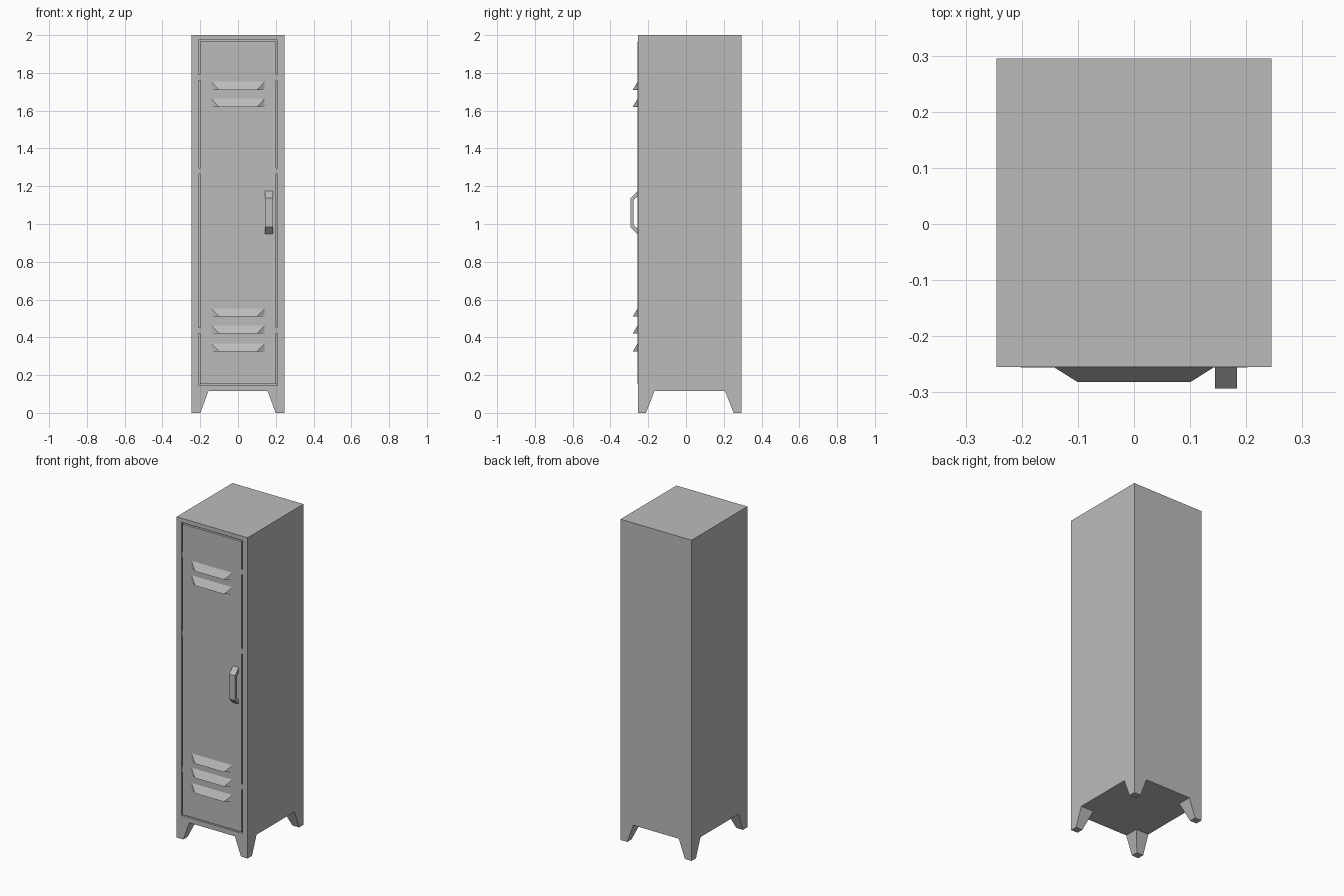
import bpy
import bmesh

cube = bpy.data.objects.get("Cube")
if cube:
    bpy.data.objects.remove(cube, do_unlink=True)

# One painted steel colour
steel = bpy.data.materials.new("grey_steel")
steel.use_nodes = True
grey = (0.5, 0.5, 0.5, 1.0)
steel.diffuse_color = grey
steel.node_tree.nodes["Principled BSDF"].inputs["Base Color"].default_value = grey

HALF_W, FRONT, BACK = 0.245, -0.255, 0.295
BASE, TOP = 0.115, 2.0


def finish(name, bm):
    bmesh.ops.recalc_face_normals(bm, faces=bm.faces[:])
    mesh = bpy.data.meshes.new(name)
    bm.to_mesh(mesh)
    bm.free()
    mesh.materials.append(steel)
    obj = bpy.data.objects.new(name, mesh)
    bpy.context.collection.objects.link(obj)
    return obj


def loft(name, start, end):
    """Solid between two matching outlines."""
    bm = bmesh.new()
    a = [bm.verts.new(p) for p in start]
    b = [bm.verts.new(p) for p in end]
    bm.faces.new(a)
    bm.faces.new(b)
    for i in range(len(a)):
        j = (i + 1) % len(a)
        bm.faces.new((a[i], a[j], b[j], b[i]))
    return finish(name, bm)


def rect(x0, x1, y0, y1, z):
    return [(x0, y0, z), (x1, y0, z), (x1, y1, z), (x0, y1, z)]


def box(name, x0, x1, y0, y1, z0, z1):
    return loft(name, rect(x0, x1, y0, y1, z0), rect(x0, x1, y0, y1, z1))


# Cabinet with a recessed door opening in the front face
bm = bmesh.new()
bmesh.ops.create_cube(bm, size=1)
for v in bm.verts:
    v.co.x = HALF_W if v.co.x > 0 else -HALF_W
    v.co.y = BACK if v.co.y > 0 else FRONT
    v.co.z = TOP if v.co.z > 0 else BASE
bm.normal_update()
front = min(bm.faces, key=lambda f: f.calc_center_median().y)
bmesh.ops.inset_individual(bm, faces=[front], thickness=0.03)
for v in front.verts:
    v.co.x = 0.21 if v.co.x > 0 else -0.21
    v.co.z = 1.974 if v.co.z > 1 else 0.146
recess = bmesh.ops.extrude_discrete_faces(bm, faces=[front])["faces"][0]
bmesh.ops.translate(bm, verts=recess.verts[:], vec=(0, 0.015, 0))
finish("cabinet", bm)

# Door panel, nearly flush with the frame
box("door", -0.202, 0.202, FRONT - 0.001, FRONT + 0.015, 0.154, 1.966)

# Small hinge pins bridging the gap around the door
for n, z in enumerate((0.435, 1.28, 1.775)):
    for side, s in (("right", -1), ("left", 1)):
        x0, x1 = sorted((s * 0.202, s * 0.21))
        box(f"{side}_hinge_{n + 1}", x0, x1, FRONT + 0.002, FRONT + 0.015,
            z - 0.016, z + 0.016)

# Tapered corner legs
for side, sx in (("right", -1), ("left", 1)):
    for end, y, sy in (("front", FRONT, 1), ("back", BACK, -1)):
        x = sx * HALF_W
        loft(f"{end}_{side}_leg",
             rect(x, x - sx * 0.046, y, y + sy * 0.043, 0),
             rect(x, x - sx * 0.088, y, y + sy * 0.088, BASE))

# Louvre vents: wedge hoods with slanted ends
for n, z in enumerate((0.325, 0.42, 0.51, 1.62, 1.71)):
    bm = bmesh.new()
    ends = []
    for s in (-1, 1):
        ends.append([bm.verts.new(p) for p in (
            (s * 0.143, FRONT, z), (s * 0.143, FRONT, z + 0.045),
            (s * 0.1, FRONT - 0.027, z))])
        bm.faces.new(ends[-1])
    for i in range(3):
        j = (i + 1) % 3
        bm.faces.new((ends[0][i], ends[0][j], ends[1][j], ends[1][i]))
    finish(f"vent_{n + 1}", bm)

# Door handle: a bent bar
outer = [(0, 1.175), (0.038, 1.138), (0.038, 0.983), (0, 0.945)]
inner = [(0, 1.147), (0.022, 1.126), (0.022, 0.995), (0, 0.973)]
bm = bmesh.new()
rings = []
for (yo, zo), (yi, zi) in zip(outer, inner):
    rings.append([bm.verts.new(p) for p in (
        (0.144, FRONT - yo, zo), (0.184, FRONT - yo, zo),
        (0.184, FRONT - yi, zi), (0.144, FRONT - yi, zi))])
for a, b in zip(rings, rings[1:]):
    for i in range(4):
        j = (i + 1) % 4
        bm.faces.new((a[i], a[j], b[j], b[i]))
bm.faces.new(rings[0])
bm.faces.new(rings[-1])
finish("door_handle", bm)
